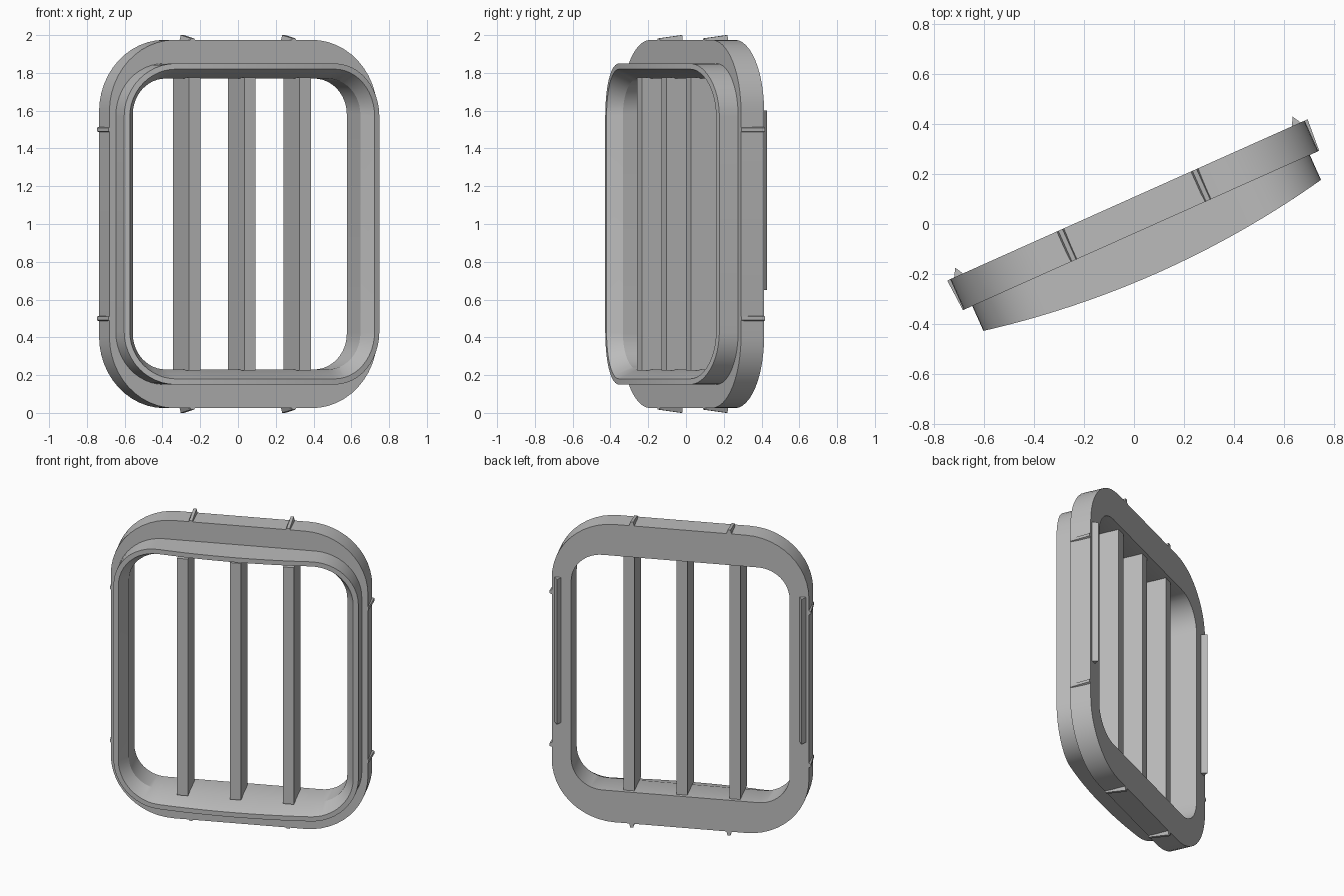
import bpy, bmesh, math
from mathutils import Vector

cube = bpy.data.objects.get("Cube")
if cube:
    bpy.data.objects.remove(cube)

YAW = math.radians(24.1)        # whole vent is turned about z
ORIGIN = Vector((0.014, 0.006, 1.0))
BACK, STEP, THROAT = 0.099, -0.035, -0.077   # depths along local y

grey = bpy.data.materials.new("plain_grey")
grey.use_nodes = True
grey.diffuse_color = (0.5, 0.5, 0.5, 1)
grey.node_tree.nodes["Principled BSDF"].inputs["Base Color"].default_value = (0.5, 0.5, 0.5, 1)


def loft(name, loops, ring=False, smooth=False):
    """Skin successive loops; join last to first for a ring, else cap the ends."""
    bm = bmesh.new()
    rows = [[bm.verts.new(p) for p in loop] for loop in loops]
    pairs = list(zip(rows, rows[1:]))
    if ring:
        pairs.append((rows[-1], rows[0]))
    else:
        bm.faces.new(rows[0])
        bm.faces.new(rows[-1])
    for a, b in pairs:
        for i in range(len(a)):
            j = (i + 1) % len(a)
            bm.faces.new((a[i], a[j], b[j], b[i]))
    bmesh.ops.recalc_face_normals(bm, faces=bm.faces)
    mesh = bpy.data.meshes.new(name)
    bm.to_mesh(mesh)
    bm.free()
    mesh.materials.append(grey)
    obj = bpy.data.objects.new(name, mesh)
    obj.location = ORIGIN
    obj.rotation_euler.z = YAW
    bpy.context.collection.objects.link(obj)
    if smooth:
        bpy.ops.object.select_all(action='DESELECT')
        obj.select_set(True)
        bpy.context.view_layer.objects.active = obj
        bpy.ops.object.shade_smooth_by_angle(angle=math.radians(25))
    return obj


def rounded_loop(half_w, half_h, radius, depth, corner=12, straight=12):
    """Rounded rectangle; depth is a number or a function of x."""
    pts = []
    for k, (sx, sz) in enumerate(((1, 1), (-1, 1), (-1, -1), (1, -1))):
        cx, cz = sx * (half_w - radius), sz * (half_h - radius)
        for i in range(corner + 1):
            a = math.pi / 2 * (k + i / corner)
            pts.append((cx + radius * math.cos(a), cz + radius * math.sin(a)))
        if k in (0, 2):          # subdivide the top and bottom runs
            x, z = pts[-1]
            pts += [(x - 2 * x * i / straight, z) for i in range(1, straight)]
    return [(x, depth(x) if callable(depth) else depth, z) for x, z in pts]


def bowed(x):
    return -0.217 + 0.073 * (x / 0.74) ** 2


# Frame: flange, bowed collar, tapered mouth and straight throat
loft("vent_frame", [
    rounded_loop(0.777, 0.975, 0.38, BACK),
    rounded_loop(0.777, 0.975, 0.38, STEP),
    rounded_loop(0.74, 0.85, 0.28, STEP),
    rounded_loop(0.74, 0.85, 0.28, bowed),
    rounded_loop(0.71, 0.82, 0.25, bowed),
    rounded_loop(0.66, 0.77, 0.19, THROAT),
    rounded_loop(0.66, 0.77, 0.19, BACK),
], ring=True, smooth=True)

# Three upright bars across the opening
for i, name in enumerate(("right_bar", "middle_bar", "left_bar")):
    x = -0.005 + (i - 1) * 0.32
    section = [(x - 0.033, -0.132), (x + 0.033, -0.132), (x + 0.033, 0.076), (x - 0.033, 0.076)]
    loft(name, [[(px, py, z) for px, py in section] for z in (-0.775, 0.775)])

# Triangular strips on the back of the flange
for side, name in ((-1, "right_back_strip"), (1, "left_back_strip")):
    x = side * 0.74
    section = [(x - 0.022, BACK - 0.005), (x + 0.022, BACK - 0.005), (x, BACK + 0.034)]
    loft(name, [[(px, py, z) for px, py in section] for z in (-0.35, 0.6)])


def rib(name, along, edge, sign, rise, upright):
    """Snap rib on the flange edge, growing taller toward the back."""
    loops = []
    for depth, height in ((STEP, rise * 0.3), (BACK, rise)):
        shape = ((-0.018, -0.01), (-0.009, height), (0.009, height), (0.018, -0.01))
        loop = []
        for across, out in shape:
            a, b = along + across, sign * (edge + out)
            loop.append((a, depth, b) if upright else (b, depth, a))
        loops.append(loop)
    loft(name, loops)


for sign, end, flank in ((1, "top", "left"), (-1, "bottom", "right")):
    for pos, tag in ((-1, "first"), (1, "second")):
        rib(f"{end}_{tag}_rib", pos * 0.294, 0.975, sign, 0.025, True)
        rib(f"{flank}_{tag}_rib", pos * 0.5, 0.777, sign, 0.013, False)
